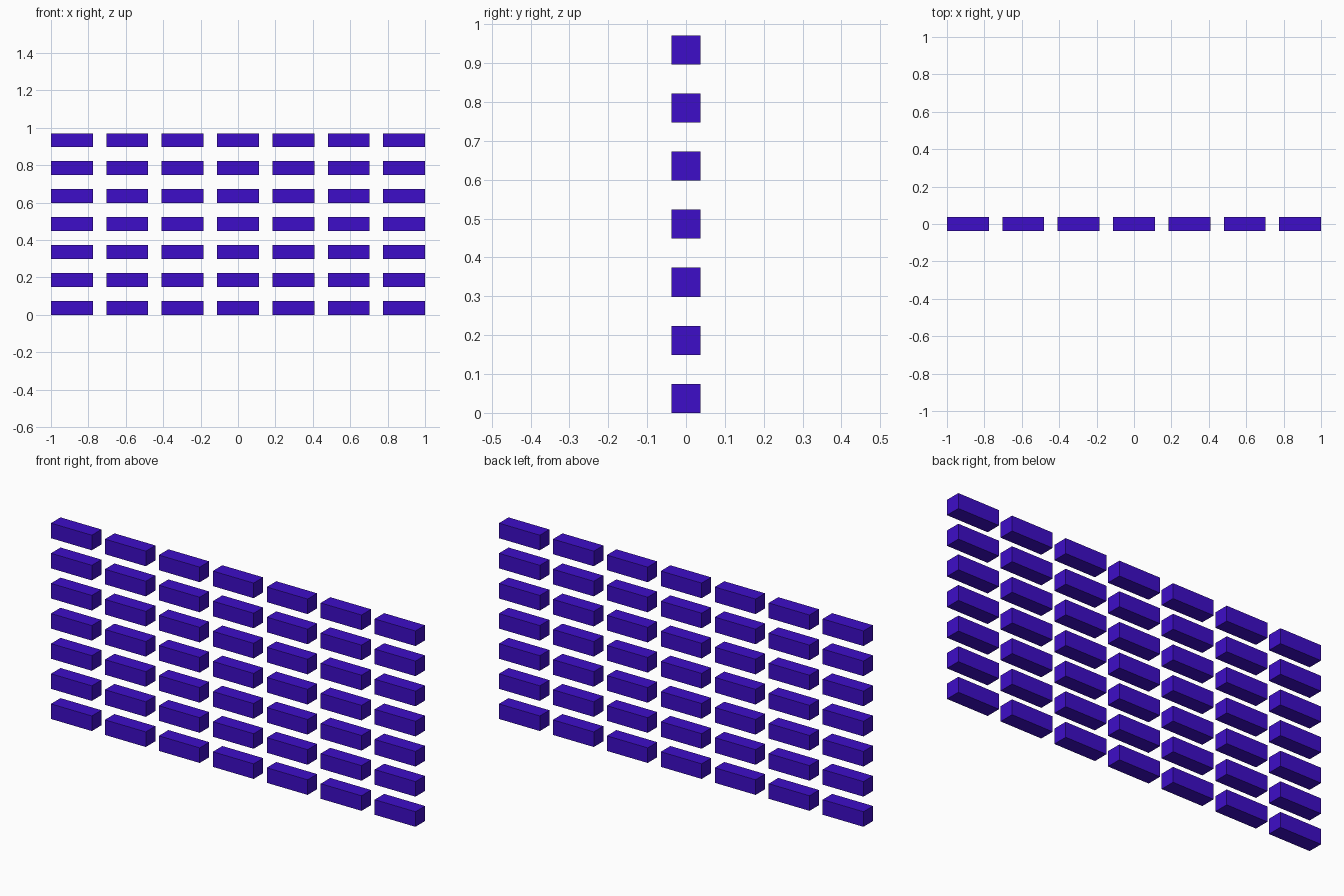
import bpy

if "Cube" in bpy.data.objects:
    bpy.data.objects.remove(bpy.data.objects["Cube"])

U = 0.0747                      # block height and depth
SIZE = (3 * U, U, U)
COLS, ROWS = 7, 7
STEP_X = (2 - SIZE[0]) / (COLS - 1)
STEP_Z = 2 * U

mat = bpy.data.materials.new("violet")
mat.diffuse_color = (0.048, 0.004, 0.58, 1)
mat.use_nodes = True
mat.node_tree.nodes["Principled BSDF"].inputs["Base Color"].default_value = mat.diffuse_color

# One shared block mesh
bpy.ops.mesh.primitive_cube_add(size=1)
first = bpy.context.object
mesh = first.data
mesh.name = "block"
for v in mesh.vertices:
    v.co = [c * s for c, s in zip(v.co, SIZE)]
mesh.materials.append(mat)
bpy.data.objects.remove(first)

# Grid of separate blocks
for row in range(ROWS):
    for col in range(COLS):
        ob = bpy.data.objects.new(f"block_row{row + 1}_column{col + 1}", mesh)
        ob.location = ((col - (COLS - 1) / 2) * STEP_X, 0, U / 2 + row * STEP_Z)
        bpy.context.collection.objects.link(ob)
